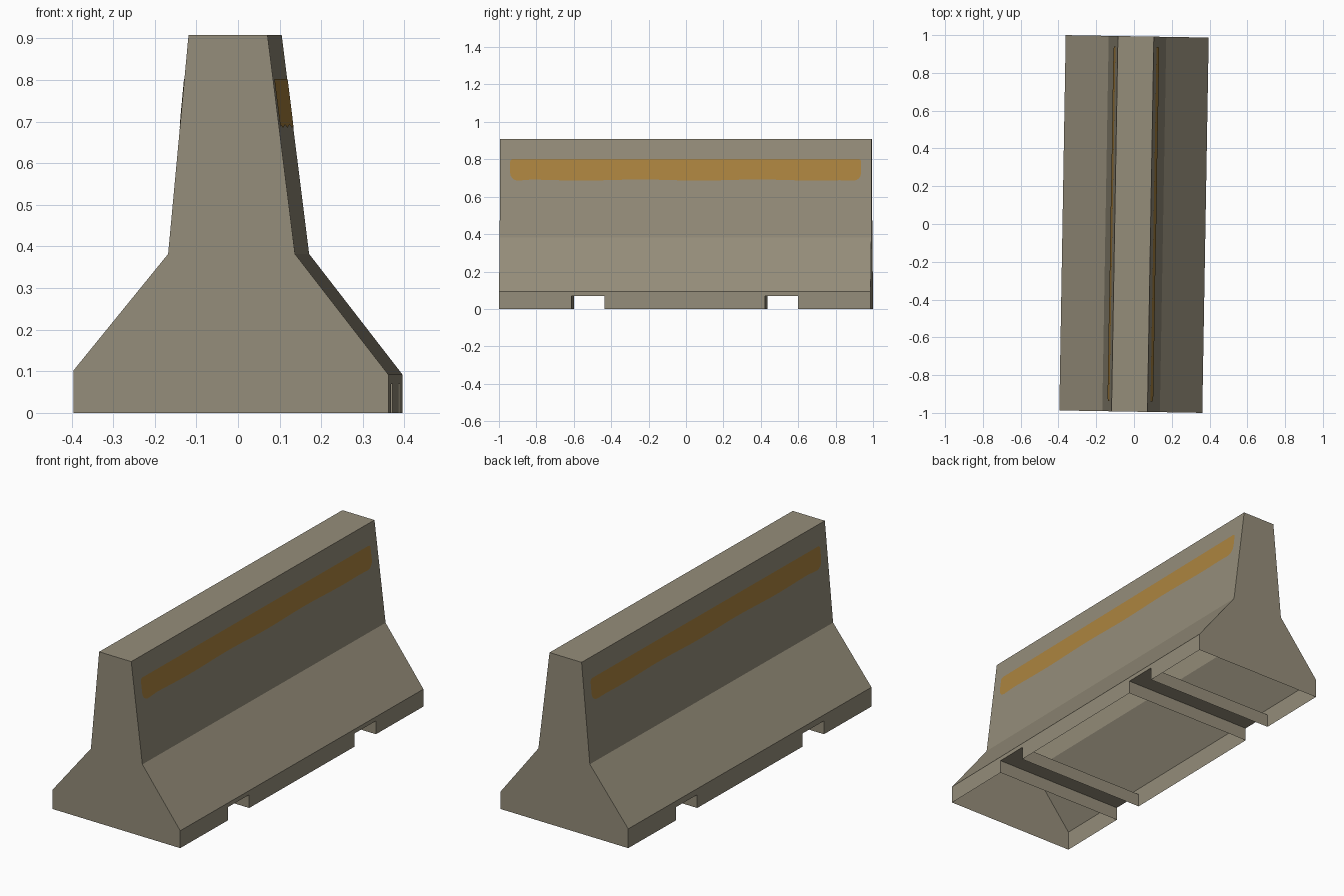
import bpy, bmesh, math

if "Cube" in bpy.data.objects:
    bpy.data.objects.remove(bpy.data.objects["Cube"])

TURN = math.radians(-0.98)   # the barrier sits slightly turned
HALF = 0.9935                # half length
NOTCHES = [(-0.605, -0.43), (0.43, 0.605)]
NOTCH_Z = 0.07
# cross-section of each long side, bottom to top (x, z)
RIGHT = [(0.3785, 0), (0.3785, 0.092), (0.154, 0.382), (0.088, 0.908)]
LEFT = [(-0.3785, 0), (-0.3785, 0.102), (-0.151, 0.382), (-0.102, 0.908)]


def material(name, rgb):
    m = bpy.data.materials.new(name)
    m.diffuse_color = (*rgb, 1)
    m.use_nodes = True
    m.node_tree.nodes["Principled BSDF"].inputs["Base Color"].default_value = m.diffuse_color
    return m


def build(name, faces, mat, fix_normals=True):
    bm = bmesh.new()
    for pts in faces:
        bm.faces.new([bm.verts.new(p) for p in pts])
    bmesh.ops.remove_doubles(bm, verts=bm.verts, dist=1e-5)
    if fix_normals:
        bmesh.ops.recalc_face_normals(bm, faces=bm.faces)
    me = bpy.data.meshes.new(name)
    bm.to_mesh(me)
    bm.free()
    me.materials.append(mat)
    ob = bpy.data.objects.new(name, me)
    ob.rotation_euler.z = TURN
    bpy.context.collection.objects.link(ob)
    return ob


concrete = material("concrete grey", (0.30, 0.268, 0.195))
paint = material("worn orange paint", (0.41, 0.23, 0.05))

# hollow barrier shell, open underneath
faces = []
for side in (RIGHT, LEFT):
    # foot with two notches
    x, foot_top = side[1]
    outline = [(x, -HALF, foot_top), (x, -HALF, 0)]
    for a, b in NOTCHES:
        outline += [(x, a, 0), (x, a, NOTCH_Z), (x, b, NOTCH_Z), (x, b, 0)]
    outline += [(x, HALF, 0), (x, HALF, foot_top)]
    faces.append(outline)
    # slope and steep wall
    for (x0, z0), (x1, z1) in zip(side[1:], side[2:]):
        faces.append([(x0, -HALF, z0), (x0, HALF, z0), (x1, HALF, z1), (x1, -HALF, z1)])
# top and ends
(xl, zt), (xr, _) = LEFT[-1], RIGHT[-1]
faces.append([(xl, -HALF, zt), (xr, -HALF, zt), (xr, HALF, zt), (xl, HALF, zt)])
for y in (-HALF, HALF):
    faces.append([(x, y, z) for x, z in RIGHT + LEFT[::-1]])
# lifting channels: two walls and a ceiling each
xl, xr = LEFT[0][0], RIGHT[0][0]
for a, b in NOTCHES:
    path = [(a, 0), (a, NOTCH_Z), (b, NOTCH_Z), (b, 0)]
    for (y0, z0), (y1, z1) in zip(path, path[1:]):
        faces.append([(xl, y0, z0), (xl, y1, z1), (xr, y1, z1), (xr, y0, z0)])
build("barrier_body", faces, concrete)


# painted stripe outline in (y, z), rounded corners and an uneven lower edge
def stripe_outline():
    y1, z0, z1 = 0.938, 0.686, 0.802
    pts = []
    for sy, top, r, start in ((1, False, 0.04, -90), (1, True, 0.015, 0),
                              (-1, True, 0.015, 90), (-1, False, 0.04, 180)):
        cy, cz = sy * (y1 - r), (z1 - r if top else z0 + r)
        for i in range(5):
            t = math.radians(start + 22.5 * i)
            pts.append((cy + r * math.cos(t), cz + r * math.sin(t)))
    for i in range(1, 24):
        y = -0.898 + 1.796 * i / 24
        pts.append((y, z0 + 0.003 + 0.003 * math.sin(10 * y + 4)))
    return pts


for name, side, s in (("right_stripe", RIGHT, 1), ("left_stripe", LEFT, -1)):
    (x0, z0), (x1, z1) = side[2:]
    pts = [(x0 + (x1 - x0) * (z - z0) / (z1 - z0) + s * 0.002, y, z)
           for y, z in stripe_outline()]
    build(name, [pts if s > 0 else pts[::-1]], paint, False)
